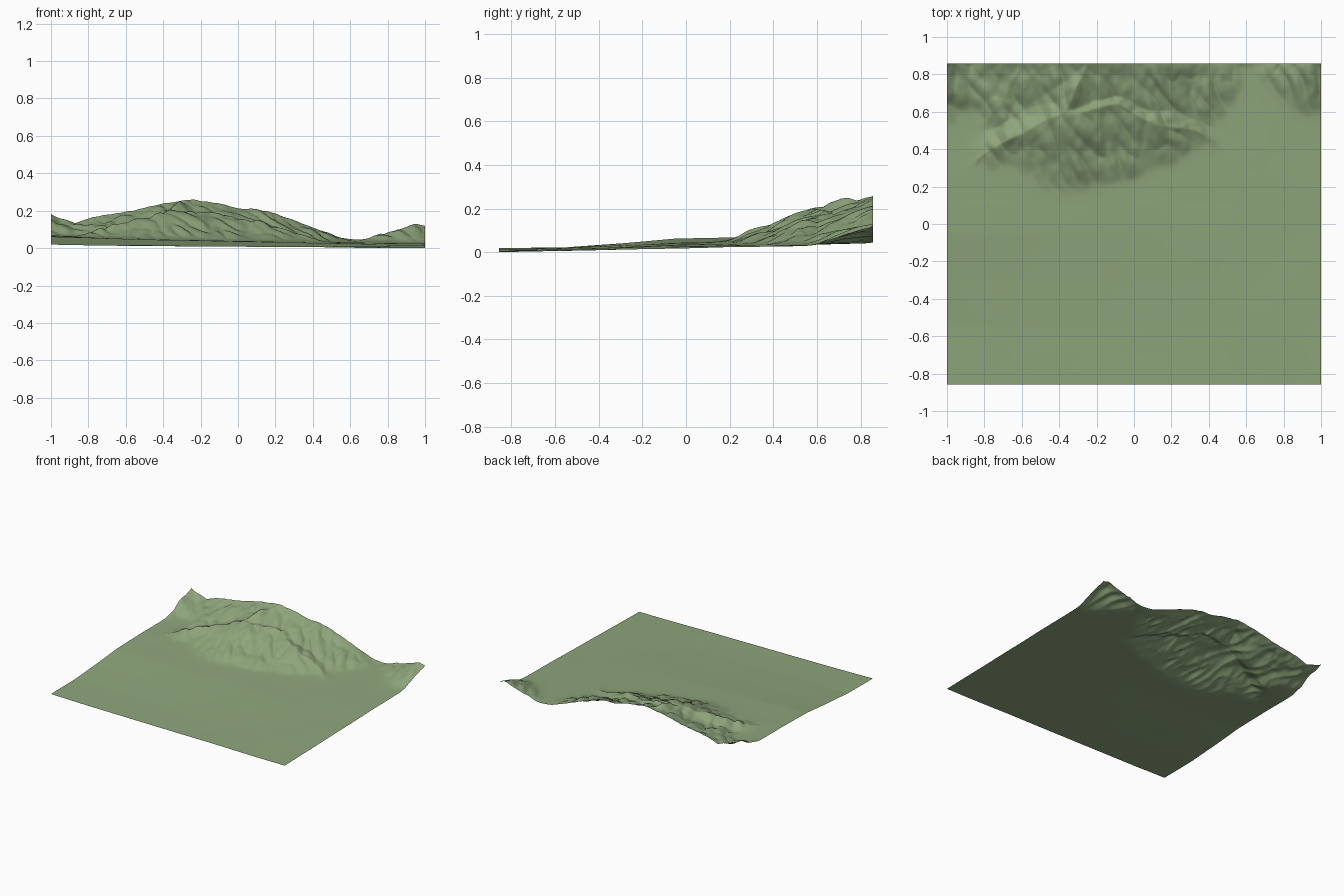
import bpy, bmesh
from mathutils import Vector, noise

if "Cube" in bpy.data.objects:
    bpy.data.objects.remove(bpy.data.objects["Cube"])

NX, NY, HX, HY = 250, 214, 1.0, 0.857
SLOPE = 0.38

# Skyline along the back edge: (x, height)
skyline = [(-1, .185), (-.95, .16), (-.87, .135), (-.8, .158), (-.7, .18), (-.6, .195),
           (-.5, .215), (-.4, .24), (-.25, .26), (-.1, .24), (0, .215), (.1, .207),
           (.2, .185), (.3, .148), (.4, .09), (.5, .06), (.65, .04), (.7, .053),
           (.76, .076), (.8, .075), (.85, .1), (.9, .105), (.95, .132), (1, .12)]

# Ridges and spurs: polylines of (x, y, height)
ridges = [[(x, HY, z) for x, z in skyline],
          [(-.25, HY, .26), (-.32, .74, .235), (-.35, .61, .21), (-.4, .45, .13), (-.45, .29, .065)],
          [(-.35, .61, .21), (-.55, .5, .145), (-.74, .42, .105), (-.85, .33, .06)],
          [(-.35, .61, .21), (-.22, .45, .13), (-.1, .3, .06)],
          [(-.35, .61, .21), (-.1, .62, .185), (.08, .57, .15), (.22, .51, .1), (.4, .44, .045)],
          [(.15, HY, .2), (.2, .7, .14), (.33, .58, .06)],
          [(-.6, HY, .195), (-.68, .68, .135), (-.8, .55, .075)]]
segments = [(Vector(a), Vector(b)) for r in ridges for a, b in zip(r, r[1:])]


def lookup(pts, t):
    for (a, za), (b, zb) in zip(pts, pts[1:]):
        if t <= b:
            return za + (zb - za) * max(0, (t - a) / (b - a))
    return pts[-1][1]


def plain(x, y):
    left = lookup([(-.86, .018), (-.55, .022), (-.3, .04), (-.05, .062), (.25, .068), (.9, .07)], y)
    right = lookup([(-.86, .0), (.86, .035)], y)
    t = (x + 1) / 2
    return left + (right - left) * t ** .8 + .002 * noise.noise((x * 3, y * 3, 5))


def mountain(x, y):
    best = 0
    for a, b in segments:
        dx, dy = b.x - a.x, b.y - a.y
        t = ((x - a.x) * dx + (y - a.y) * dy) / (dx * dx + dy * dy)
        t = min(1, max(0, t))
        d = ((x - a.x - t * dx) ** 2 + (y - a.y - t * dy) ** 2) ** .5
        best = max(best, a.z + (b.z - a.z) * t - SLOPE * d)
    return best


def height(x, y):
    p = plain(x, y)
    if y < .12:
        return p
    # Warp the ridges a little, then carve gullies into the slopes
    fade = min(1, (HY - y) / .08)
    wx = x + .05 * fade * noise.noise((x * 5, y * 5, 1))
    wy = min(HY, y + .04 * fade * noise.noise((x * 5, y * 5, 9)))
    m = mountain(wx, wy) - p
    s = min(1, max(0, (m + .02) / .06))
    gully = abs(noise.noise((x * 11 + y * 4, y * 5, 2))) - .2
    detail = noise.noise((x * 24, y * 16, 3))
    m += s * (.035 * fade * gully + .005 * detail)
    # Soft join between mountain foot and plain
    k = .012
    return p + (m + (m * m + k * k) ** .5) / 2 - .001


# Terrain sheet
bm = bmesh.new()
rows = []
for j in range(NY + 1):
    y = -HY + 2 * HY * j / NY
    rows.append([bm.verts.new((x, y, max(0, height(x, y))))
                 for x in (-HX + 2 * HX * i / NX for i in range(NX + 1))])
for r0, r1 in zip(rows, rows[1:]):
    for i in range(NX):
        bm.faces.new((r0[i], r0[i + 1], r1[i + 1], r1[i])).smooth = True
mesh = bpy.data.meshes.new("terrain")
bm.to_mesh(mesh)
bm.free()
terrain = bpy.data.objects.new("terrain", mesh)
bpy.context.collection.objects.link(terrain)

mat = bpy.data.materials.new("grass_green")
mat.diffuse_color = (.27, .38, .2, 1)
mat.use_nodes = True
mat.node_tree.nodes["Principled BSDF"].inputs["Base Color"].default_value = mat.diffuse_color
mesh.materials.append(mat)
